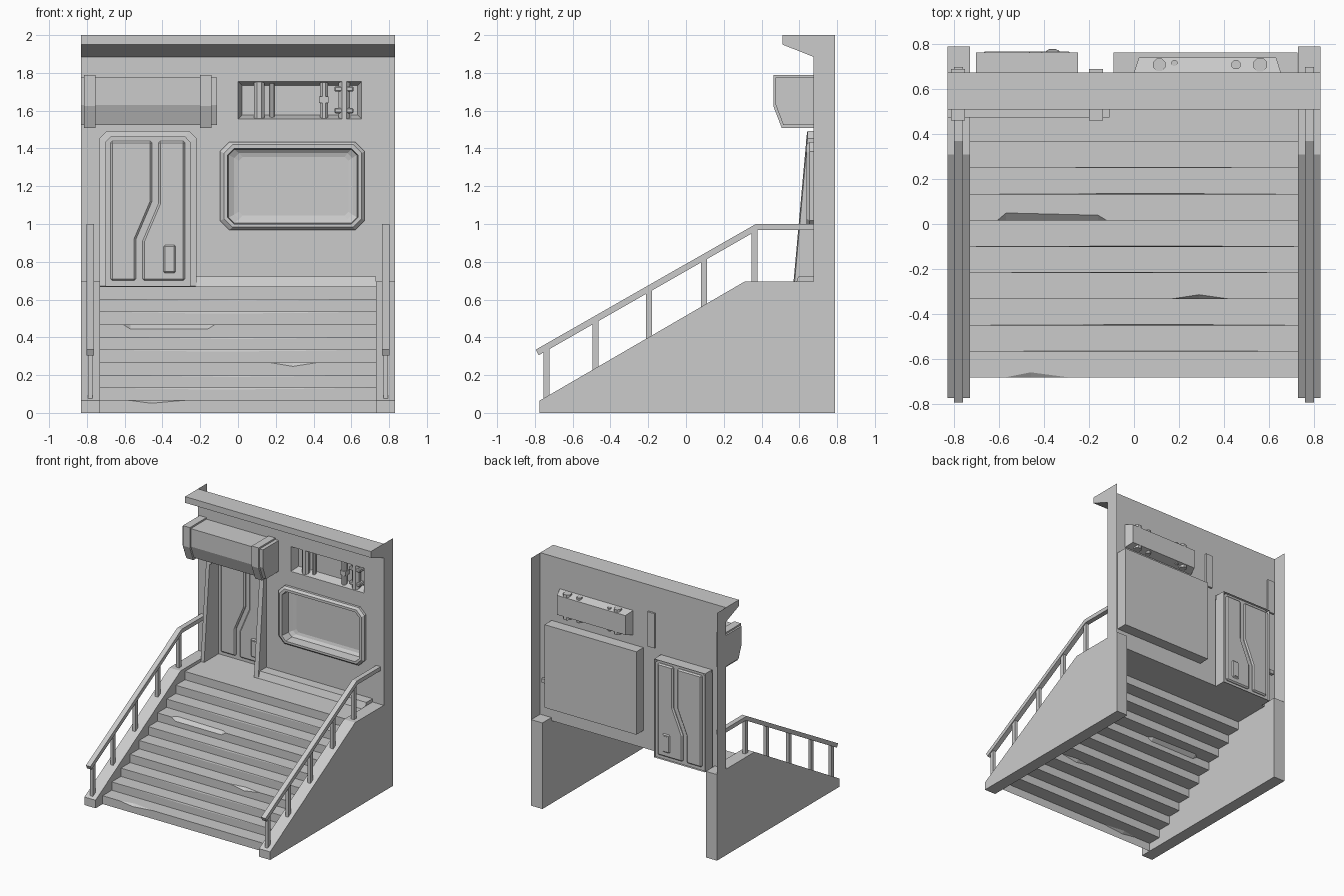
import bpy, bmesh, math
from mathutils import Vector

if "Cube" in bpy.data.objects:
    bpy.data.objects.remove(bpy.data.objects["Cube"])

W = 0.83      # half width of the whole model
IN = 0.73     # inner side of the stair walls
WALL = 0.675  # y of the wall sheet


def make(name, faces, closed=False, mirror=False, bevel=0):
    """Object from faces given as coordinate lists; shared corners are welded."""
    bm = bmesh.new()
    for f in faces:
        bm.faces.new([bm.verts.new(p) for p in f])
    bmesh.ops.remove_doubles(bm, verts=bm.verts, dist=1e-5)
    if closed:
        bmesh.ops.recalc_face_normals(bm, faces=bm.faces)
    me = bpy.data.meshes.new(name)
    bm.to_mesh(me)
    bm.free()
    ob = bpy.data.objects.new(name, me)
    bpy.context.collection.objects.link(ob)
    if mirror:
        ob.modifiers.new("mirror", 'MIRROR')
    if bevel:
        m = ob.modifiers.new("bevel", 'BEVEL')
        m.width, m.segments = bevel, 1
    return ob


def loft(name, rings, cap=True, **kw):
    """Skin a row of equal-length point loops, cap the last one."""
    faces = []
    for a, b in zip(rings, rings[1:]):
        n = len(a)
        for i in range(n):
            j = (i + 1) % n
            faces.append([a[i], a[j], b[j], b[i]])
    if cap:
        faces.append(rings[-1])
    return make(name, faces, **kw)


def prism(name, pts, lo, hi, axis='x', **kw):
    """Closed extrusion of a (y,z) profile along x, or an (x,z) profile along y."""
    put = (lambda p, t: (t, p[0], p[1])) if axis == 'x' else (lambda p, t: (p[0], t, p[1]))
    a, b = [put(p, lo) for p in pts], [put(p, hi) for p in pts]
    n = len(pts)
    faces = [a, b] + [[a[i], a[(i + 1) % n], b[(i + 1) % n], b[i]] for i in range(n)]
    return make(name, faces, closed=True, **kw)


def rect(a0, a1, z0, z1):
    return [(a0, z0), (a1, z0), (a1, z1), (a0, z1)]


def box(name, x0, x1, y0, y1, z0, z1, **kw):
    return prism(name, rect(y0, y1, z0, z1), x0, x1, **kw)


def octa(x0, x1, z0, z1, c, y):
    """Chamfered rectangle, counter-clockwise from the front."""
    return [(x0 + c, y, z0), (x1 - c, y, z0), (x1, y, z0 + c), (x1, y, z1 - c),
            (x1 - c, y, z1), (x0 + c, y, z1), (x0, y, z1 - c), (x0, y, z0 + c)]


# Stairs: open sheet of ten risers, with worn and chipped nosings
RISE, RUN, Y0 = 0.067, 0.1167, -0.685
chips = {0: [(-.58, 0, 0), (-.46, .024, .016), (-.28, 0, 0)],
         3: [(.16, 0, 0), (.29, .02, .022), (.43, 0, 0)],
         6: [(-.61, 0, 0), (-.57, .034, .025), (-.16, .024, .025), (-.12, 0, 0)]}
faces = []
for i in range(10):
    y, z0 = Y0 + i * RUN, i * RISE
    zt = z0 + RISE
    yb = WALL if i == 9 else y + RUN
    wear = [(-IN, 0, 0), (-.25 + .1 * (i % 3), .003, .011), (.3, .003, .007), (IN, 0, 0)]
    chip = chips.get(i, wear if i < 9 else [])
    tops = [(x, y + dy, zt) for x, dy, dz in chip]
    lows = [(x, y, zt - dz) for x, dy, dz in chip]
    ends = [(-IN, y, zt)], [(IN, y, zt)]
    if chip is wear:
        ends = [], []
    faces.append(ends[0] + tops + ends[1] + [(IN, yb, zt), (-IN, yb, zt)])
    faces.append([(-IN, y, z0), (IN, y, z0)] + ends[1] + lows[::-1] + ends[0])
    for k in range(len(chip) - 1):
        quad = [lows[k], lows[k + 1], tops[k + 1], tops[k]]
        faces.append([p for n, p in enumerate(quad) if p not in quad[:n]])
make("stairs", faces)

# Stair side walls
prism("stair_side_walls", [(-.775, 0), (.79, 0), (.79, .695), (.31, .695), (-.775, .065)],
      IN, W, mirror=True)

# Handrails and posts
prism("handrails", [(-.795, .335), (-.78, .305), (.38, .968), (.70, .968), (.70, 1.0), (.37, 1.0)],
      .762, .802, mirror=True)
for n, y in enumerate((-.738, -.478, -.195, .095, .363)):
    base = min(.695, .065 + (y + .775) * .5806) - .012
    top = min(.975, .325 + (y + .785) * .5716)
    box(f"rail_posts_{n + 1}", .769, .795, y - .016, y + .016, base, top, mirror=True)

# Wall sheet with door, vent and window openings
holes = [(-.71, -.245, .67, 1.465), (0, .655, 1.555, 1.755), (-.06, .64, 1.0, 1.4)]
xs = sorted({-W, W, *[h[0] for h in holes], *[h[1] for h in holes]})
zs = sorted({.67, 2.0, *[h[2] for h in holes], *[h[3] for h in holes]})
faces = []
for x0, x1 in zip(xs, xs[1:]):
    for z0, z1 in zip(zs, zs[1:]):
        cx, cz = (x0 + x1) / 2, (z0 + z1) / 2
        if not any(h[0] < cx < h[1] and h[2] < cz < h[3] for h in holes):
            faces.append([(x, WALL, z) for x, z in rect(x0, x1, z0, z1)])
make("wall", faces)

# Side returns of the wall, cornice and floor ledge
make("wall_returns", [[(W, y, z) for y, z in rect(WALL, .79, .695, 2)]], mirror=True)
prism("cornice", [(.51, 2), (.51, 1.95), (WALL, 1.885), (WALL, 2)], -W, W)
prism("wall_ledge", [(.575, .67), (.595, .722), (WALL, .722), (WALL, .67)], -.22, IN)


# Door surround: leaning frame, deep at the foot, running back to the door plate
def arch(x0, x1, z0, z1, c, yfun):
    pts = [(x0, z0), (x1, z0), (x1, z1 - c), (x1 - c, z1), (x0 + c, z1), (x0, z1 - c)]
    return [(x, yfun(z), z) for x, z in pts]


def lean(z):
    return .567 + (min(z, 1.45) - .67) * .09


outer, inner = (-.735, -.22, .67, 1.493, .04), (-.70, -.255, .673, 1.46, .025)
loft("door_surround", [arch(*outer, lambda z: WALL), arch(*outer, lambda z: lean(z) + .006),
                       arch(*inner, lean), arch(*inner, lambda z: .752)])
# outside of the door recess, seen from behind
loft("door_back_rim", [[(x, y, z) for x, z in rect(-.705, -.25, .67, 1.465)[::-1]]
                       for y in (WALL, .765)], cap=False)

# Door leaves with a kinked seam, and lock plate
prism("door_leaf_left", [(-.675, .70), (-.54, .70), (-.54, .92), (-.455, 1.12), (-.455, 1.44),
                         (-.675, 1.44)], .737, .768, 'y', bevel=.01)
prism("door_leaf_right", [(-.28, .70), (-.28, 1.44), (-.42, 1.44), (-.42, 1.11), (-.505, .91),
                          (-.505, .70)], .737, .768, 'y', bevel=.01)
box("lock_plate", -.395, -.33, .725, .776, .74, .888, bevel=.008)
box("lock_slot", -.38, -.345, .72, .78, .755, .873)

# Window: chamfered frame, sunken sides and pillowed pane
loft("window", [octa(-.095, .67, .968, 1.435, .05, WALL),
                octa(-.095, .67, .968, 1.435, .05, .655),
                octa(-.075, .655, .983, 1.42, .045, .638),
                octa(-.055, .635, 1.0, 1.4, .035, .638),
                octa(-.05, .63, 1.005, 1.395, .03, .715),
                octa(-.02, .605, 1.025, 1.375, .025, .732),
                octa(.005, .585, 1.045, 1.355, .02, .738)])
loft("window_back_box", [[(x, y, z) for x, z in rect(-.092, .728, .81, 1.48)[::-1]]
                         for y in (WALL, .765)])

# Vent niche with pipes and clamps
loft("vent_niche", [[(x, y, z) for x, z in rect(d, .655 - d, 1.555 + d, 1.755 - d)]
                    for d, y in ((0, WALL), (.022, .742))])


def pipe(name, x, r, y, z0, z1, n=8):
    ring = [(x + r * math.cos(2 * math.pi * (k + .5) / n),
             y + r * math.sin(2 * math.pi * (k + .5) / n)) for k in range(n)]
    a, b = [[(px, py, z) for px, py in ring] for z in (z0, z1)]
    make(name, [a, b] + [[a[k], a[(k + 1) % n], b[(k + 1) % n], b[k]] for k in range(n)],
         closed=True)


pipe("vent_pipe_wide", .112, .03, .71, 1.553, 1.757)
pipe("vent_pipe_thin_left", .18, .014, .718, 1.56, 1.75)
pipe("vent_pipe_thin_right", .455, .022, .71, 1.553, 1.757)
box("vent_pipe_collar", .43, .48, .685, .735, 1.64, 1.675)
pipe("vent_pipe_clamped", .562, .033, .71, 1.553, 1.757)
for n, z in enumerate((1.60, 1.715)):
    box(f"pipe_clamp_{n + 1}", .51, .612, .682, .742, z - .014, z + .014, bevel=.006)

# Shutter housing over the door with two straps
prism("shutter_housing", [(.475, 1.775), (.475, 1.63), (.515, 1.525), (WALL, 1.525),
                          (WALL, 1.775)], -W, -.11)
for n, x in enumerate((-.785, -.17)):
    prism(f"housing_strap_{n + 1}", [(.462, 1.788), (.462, 1.625), (.507, 1.508), (.69, 1.508),
                                     (.69, 1.788)], x - .031, x + .031)
